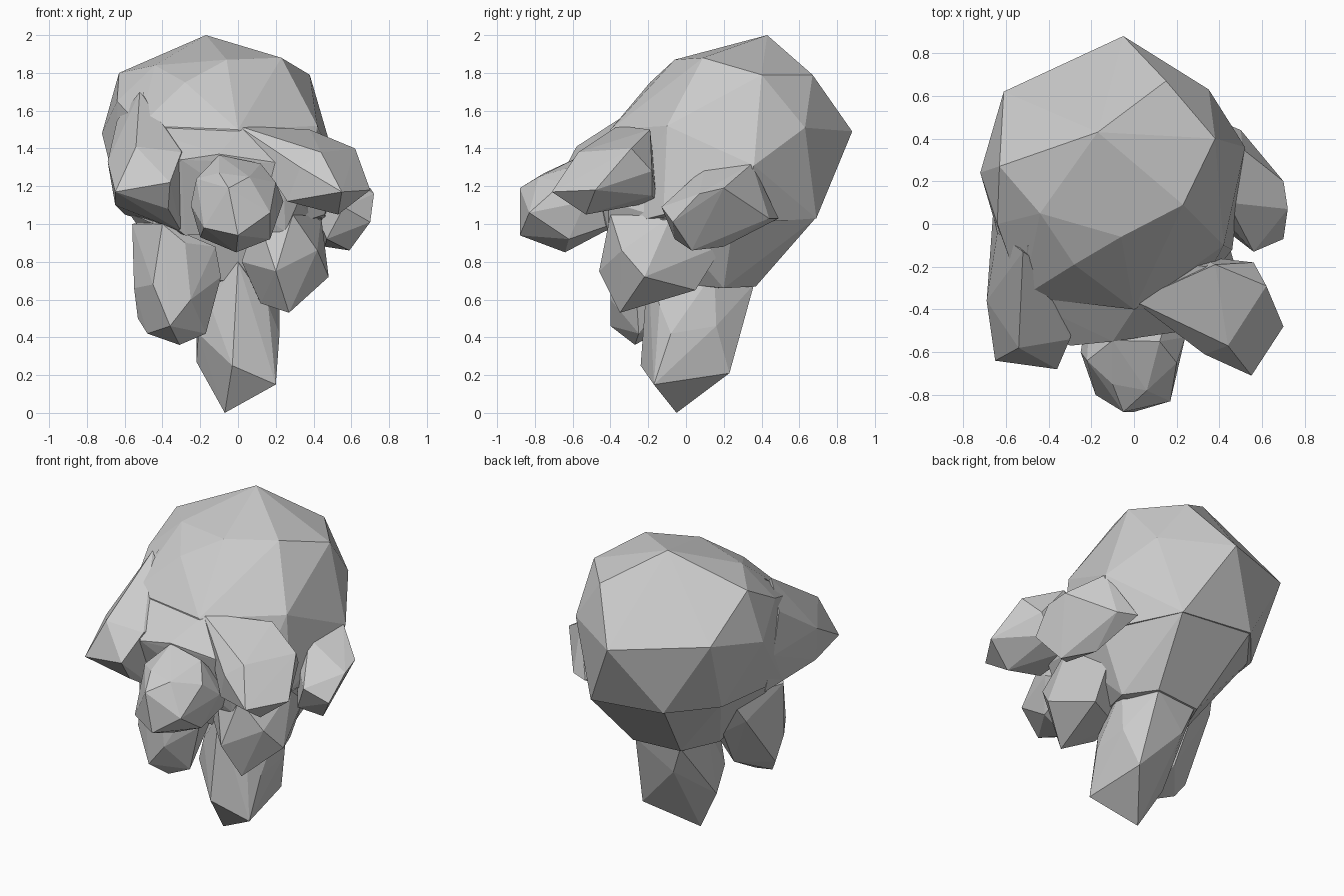
import bpy, bmesh

lobes = []


def facet_lobe(name, points):
    """Faceted solid wrapped tightly around a few corner points."""
    bm = bmesh.new()
    for p in points:
        bm.verts.new(p)
    res = bmesh.ops.convex_hull(bm, input=bm.verts)
    junk = [v for v in res["geom_interior"] if isinstance(v, bmesh.types.BMVert)]
    bmesh.ops.delete(bm, geom=junk, context='VERTS')
    bmesh.ops.recalc_face_normals(bm, faces=bm.faces)
    me = bpy.data.meshes.new(name)
    bm.to_mesh(me)
    bm.free()
    ob = bpy.data.objects.new(name, me)
    bpy.context.collection.objects.link(ob)
    lobes.append(ob)
    return ob


# Large upper mass, leaning back
body = facet_lobe("lobed_body", [
    (-.17, .43, 2), (-.61, .62, 1.56), (-.63, .27, 1.8), (.15, .67, 1.79),
    (-.05, .88, 1.49), (.35, .63, 1.51), (.38, .40, 1.79), (.23, .09, 1.88),
    (-.06, -.06, 1.87), (-.44, .05, 1.84), (-.72, .24, 1.48), (.52, .36, 1.31),
    (-.64, 0, 1.65), (-.28, -.19, 1.75), (-.52, -.34, 1.52), (0, -.40, 1.50),
    (.42, -.1, 1.52), (-.32, .69, 1.08), (.2, .69, 1.03), (-.55, .42, 1.08),
    (-.62, -.1, 1.08), (.47, .25, 1.0), (.46, -.12, 1.05), (-.45, -.34, 1.0),
    (.3, -.32, 1.0)])

# Tapering base joining the dome to the foot
facet_lobe("tapered_neck", [
    (-.32, .68, 1.08), (.2, .685, 1.03), (-.54, .41, 1.09), (-.6, -.1, 1.09),
    (.46, .25, 1.01), (.44, -.12, 1.03), (-.42, -.28, 1.01), (.29, -.28, 1.01),
    (.12, .37, .67), (-.2, .34, .67), (.26, .2, .66), (-.3, .08, .66),
    (-.1, -.16, .7), (.14, -.16, .7)])

# Single pointed foot
facet_lobe("foot", [
    (-.07, -.05, 0), (.20, -.17, .15), (.15, .23, .21), (-.03, -.24, .25),
    (-.22, 0, .27), (-.21, -.1, .42), (.22, .16, .46), (.22, -.08, .42),
    (-.12, .3, .5), (.11, .36, .68), (-.19, .33, .68), (.16, -.14, .57),
    (-.15, -.14, .58), (0, -.2, .8), (.22, .15, .75), (-.22, .1, .75)])

# Hanging lobes at front left and front right
facet_lobe("left_hanging_lobe", [
    (-.31, -.27, .36), (-.48, -.2, .42), (-.17, -.25, .42), (-.53, -.16, .5),
    (-.55, -.22, .66), (-.09, -.27, .72), (-.36, -.40, .46), (-.25, -.40, .60),
    (-.45, -.38, .68), (-.28, -.40, .90), (-.12, -.3, .88), (-.56, -.2, 1.0),
    (-.33, -.02, .5), (-.5, .1, .85), (-.34, .11, .74), (-.15, .05, .8),
    (-.4, -.4, 1.0), (-.45, .2, 1.02)])
facet_lobe("right_hanging_lobe", [
    (.27, -.35, .53), (.48, -.22, .72), (.2, -.46, .75), (.02, -.28, .80),
    (.12, -.22, .58), (.44, -.08, 1.04), (.34, .05, .65), (.35, .2, .89),
    (.42, -.34, .86), (.29, -.40, 1.05), (.1, -.36, 1.05), (.1, -.05, .62)])

# Infill behind the front knobs, sloping up to the dome
facet_lobe("front_bridge", [
    (-.5, -.43, 1.12), (.32, -.41, 1.12), (-.3, -.57, 1.34), (.24, -.5, 1.32),
    (-.28, -.41, .94), (.25, -.41, .96), (-.49, -.1, 1.02), (.41, -.09, 1.02),
    (.34, -.2, 1.47), (-.5, -.1, 1.7), (-.5, -.36, 1.5), (.02, -.37, 1.515),
    (-.1, -.55, 1.37)])

# Projecting central knob
facet_lobe("central_knob", [
    (-.05, -.88, 1.19), (.0, -.88, .94), (-.18, -.80, .98), (.17, -.83, 1.06),
    (-.01, -.64, .85), (.17, -.62, .92), (-.20, -.58, .93), (-.25, -.60, 1.1),
    (-.22, -.64, 1.24), (-.1, -.75, 1.27), (.06, -.78, 1.25), (.20, -.65, 1.22),
    (.24, -.53, 1.12), (-.1, -.545, 1.365), (.12, -.55, 1.32), (-.2, -.3, 1.03),
    (.2, -.3, 1.03)])

# Brow-like lobes on both sides
facet_lobe("left_brow_lobe", [
    (-.52, -.13, 1.70), (-.64, -.04, 1.55), (-.69, -.36, 1.33),
    (-.65, -.64, 1.17), (-.36, -.68, 1.22), (-.37, -.58, 1.08),
    (-.30, -.54, 1.38), (-.54, -.58, 1.41), (-.65, -.4, 1.10),
    (-.3, -.4, .96), (-.25, -.3, 1.4), (-.6, .05, 1.05), (-.66, .05, 1.3)])
facet_lobe("right_brow_lobe", [
    (0, -.36, 1.52), (.38, -.19, 1.50), (.62, -.29, 1.40), (.44, -.57, 1.38),
    (.33, -.61, 1.30), (.70, -.48, 1.18), (.55, -.71, 1.17), (.26, -.55, 1.12),
    (.53, -.53, 1.05), (.49, -.18, 1.15), (.56, -.18, 1.28), (.3, -.15, 1.12)])

# Small lobe on the right side
facet_lobe("right_side_lobe", [
    (.51, .35, 1.32), (.54, .06, 1.18), (.70, .20, 1.19), (.72, .07, 1.16),
    (.70, -.07, 1.01), (.56, -.13, 1.09), (.59, .03, .86), (.47, -.06, .92),
    (.46, .20, .88), (.50, .44, 1.03), (.38, .49, 1.03), (.35, .1, 1.2),
    (.44, .1, 1.3)])

# Fuse all lobes into one continuous skin
bpy.context.view_layer.objects.active = body
for ob in lobes[1:]:
    mod = body.modifiers.new("fuse_" + ob.name, 'BOOLEAN')
    mod.operation = 'UNION'
    mod.solver = 'EXACT'
    mod.object = ob
    bpy.ops.object.modifier_apply(modifier=mod.name)
    bpy.data.objects.remove(ob)
